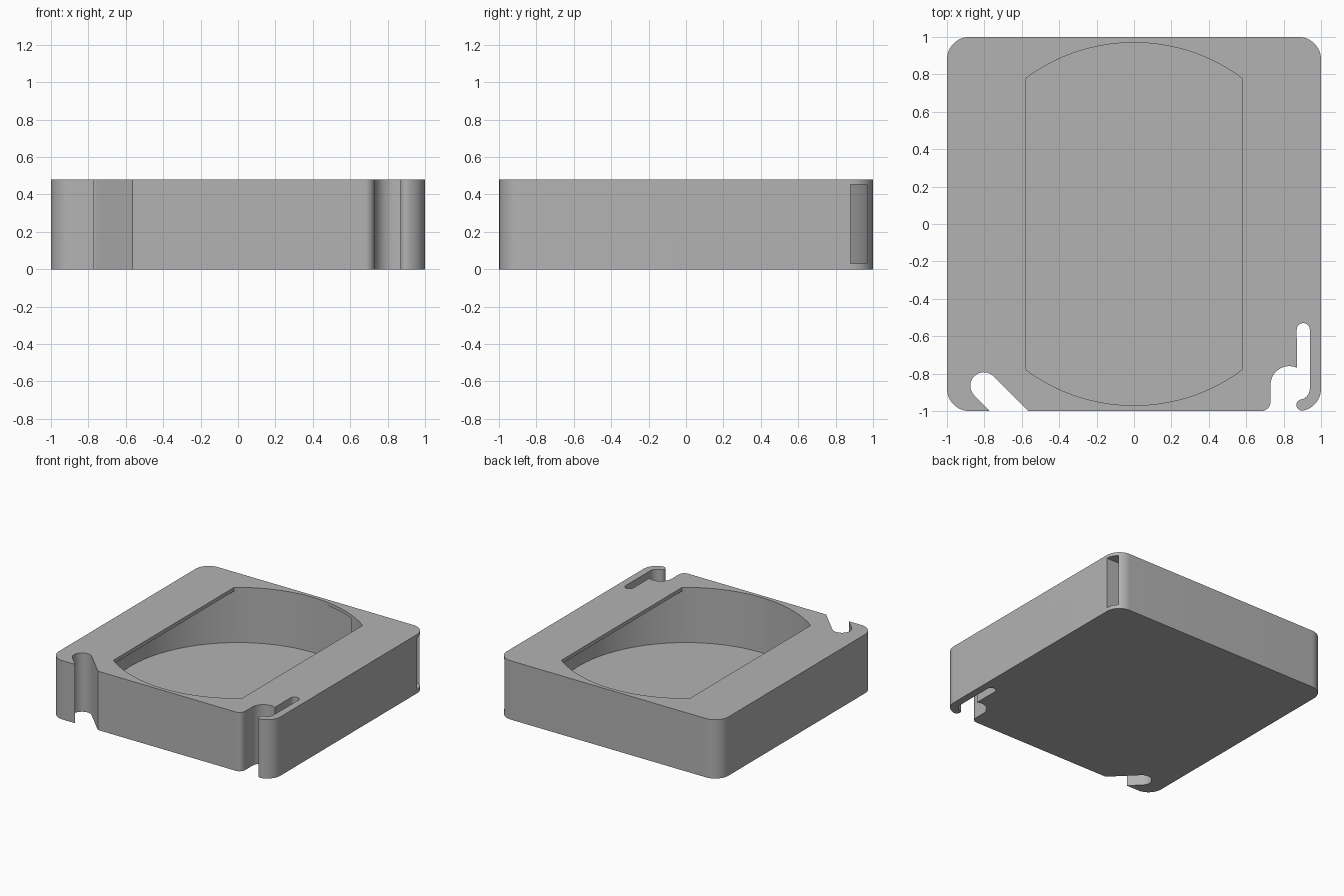
import bpy
import bmesh
from math import radians, cos, sin
from mathutils import Vector

if "Cube" in bpy.data.objects:
    bpy.data.objects.remove(bpy.data.objects["Cube"])

HEIGHT = 0.48
WALL = 0.03
CAVITY_R = 0.97
CORNER = 0.88
CORNER_R = 0.12


def arc(cx, cy, r, start, end, steps=16):
    """Points along an arc, angles in degrees."""
    angles = [radians(start + (end - start) * i / steps) for i in range(steps + 1)]
    return [(cx + r * cos(a), cy + r * sin(a)) for a in angles]


def prism(name, outline, z0, z1):
    """Extrude a closed outline between two heights."""
    bm = bmesh.new()
    face = bm.faces.new([bm.verts.new((x, y, z0)) for x, y in outline])
    top = bmesh.ops.extrude_face_region(bm, geom=[face])
    verts = [v for v in top["geom"] if isinstance(v, bmesh.types.BMVert)]
    bmesh.ops.translate(bm, verts=verts, vec=Vector((0, 0, z1 - z0)))
    bmesh.ops.recalc_face_normals(bm, faces=bm.faces)
    mesh = bpy.data.meshes.new(name)
    bm.to_mesh(mesh)
    bm.free()
    obj = bpy.data.objects.new(name, mesh)
    bpy.context.collection.objects.link(obj)
    return obj


def box(name, x0, x1, y0, y1, z0, z1):
    return prism(name, [(x0, y0), (x1, y0), (x1, y1), (x0, y1)], z0, z1)


def activate(obj):
    bpy.ops.object.select_all(action="DESELECT")
    obj.select_set(True)
    bpy.context.view_layer.objects.active = obj


def cut(target, cutter):
    """Subtract the cutter for good and discard it."""
    cutter.hide_render = True
    mod = target.modifiers.new("cut", "BOOLEAN")
    mod.operation = "DIFFERENCE"
    mod.solver = "EXACT"
    mod.object = cutter
    activate(target)
    bpy.ops.object.modifier_apply(modifier=mod.name)
    bpy.data.objects.remove(cutter)


# Outline: rounded square with a diagonal slot and a hooked slot in front
outline = arc(-CORNER, -CORNER, CORNER_R, 180, 270)
outline += [(-0.77, -1)]
outline += arc(-0.8025, -0.865, 0.0725, 225, 45)
outline += [(-0.565, -1)]
outline += arc(0.68, -0.95, 0.05, 270, 360)
outline += arc(0.83, -0.86, 0.1, 180, 66)
outline += arc(0.905, -0.565, 0.035, 180, 0)
outline += arc(CORNER, -CORNER, 0.06, 0, -78)
outline += arc(0.898, -0.968, 0.03, 102, 282)
outline += arc(CORNER, -CORNER, CORNER_R, -78, 0)
outline += arc(CORNER, CORNER, CORNER_R, 0, 90)
outline += arc(-CORNER, CORNER, CORNER_R, 90, 180)
case = prism("case_body", outline, 0, HEIGHT)

# Round cavity, kept covered by a thin lip on both sides
cavity = prism("cavity_cutter", arc(0, 0, CAVITY_R, 0, 360, 128)[:-1], WALL, 0.6)
for side in (-1, 1):
    x0, x1 = sorted((side * 0.58, side * 1.2))
    cut(cavity, box("lip_cutter", x0, x1, -1.2, 1.2, HEIGHT - WALL, 0.8))
cut(case, cavity)

# Exit slot from the cavity through the side wall
cut(case, box("exit_slot_cutter", 0.05, 1.2, 0.88, 0.968, 0.032, 0.453))

# Plain grey plastic
grey = bpy.data.materials.new("grey_plastic")
grey.use_nodes = True
colour = (0.45, 0.45, 0.45, 1)
grey.diffuse_color = colour
grey.node_tree.nodes["Principled BSDF"].inputs["Base Color"].default_value = colour
case.data.materials.clear()
case.data.materials.append(grey)
for poly in case.data.polygons:
    poly.material_index = 0

activate(case)
bpy.ops.object.shade_smooth_by_angle(angle=radians(30))
